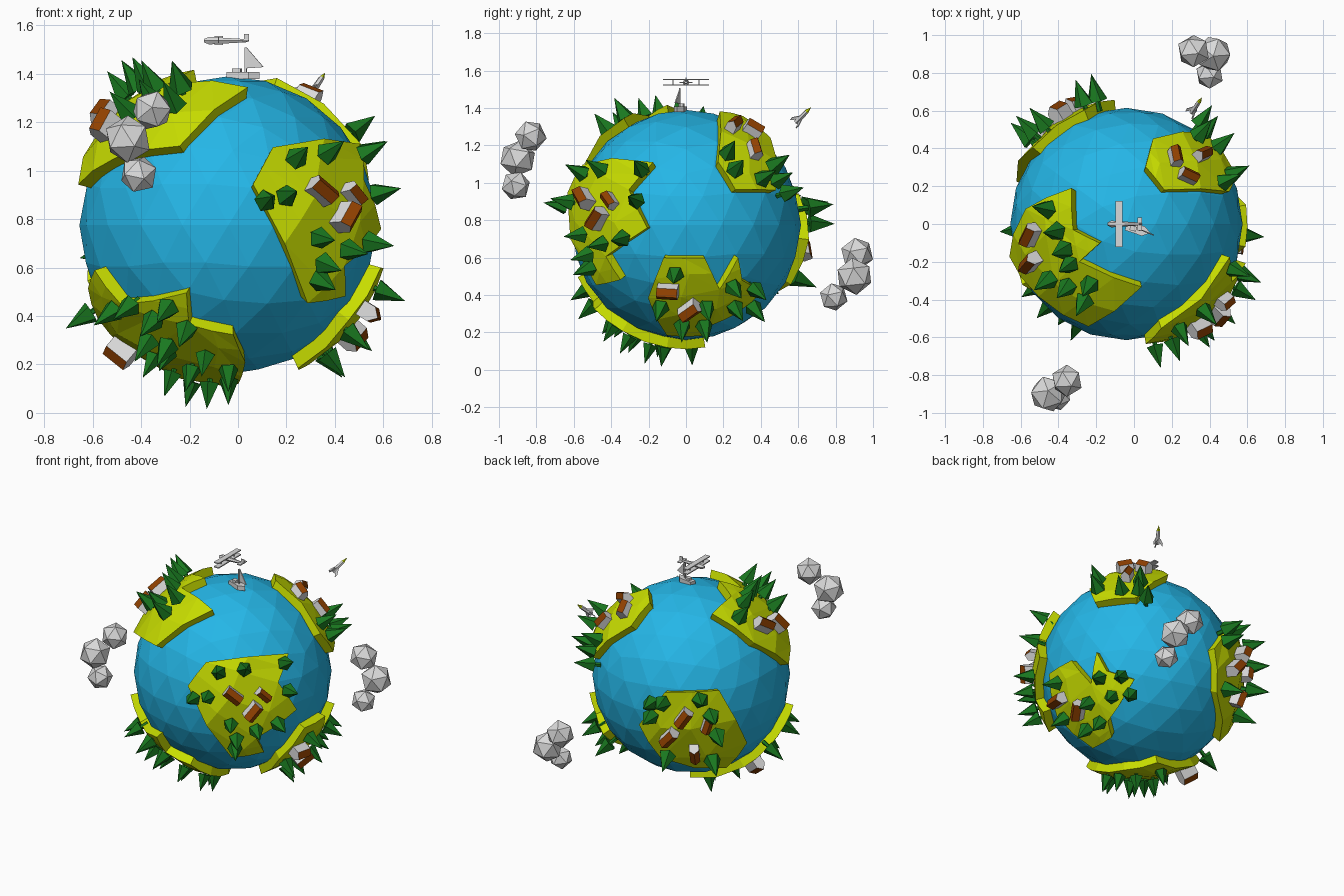
import bpy, bmesh, math, random
from mathutils import Matrix, Vector

random.seed(4)
cube = bpy.data.objects.get("Cube")
if cube:
    bpy.data.objects.remove(cube, do_unlink=True)

CENTER = Vector((-0.04, 0, 0.775))
WATER_R, INNER_R, LAND_R = 0.615, 0.59, 0.665


def material(name, *rgb):
    m = bpy.data.materials.new(name)
    m.use_nodes = True
    m.diffuse_color = (*rgb, 1)
    m.node_tree.nodes["Principled BSDF"].inputs["Base Color"].default_value = (*rgb, 1)
    return m


water = material("water_blue", 0.018, 0.47, 0.8)
grass = material("grass_lime", 0.58, 0.73, 0)
leaf = material("tree_green", 0.01, 0.19, 0.014)
white = material("pale_grey", 0.7, 0.7, 0.7)
brown = material("roof_brown", 0.28, 0.052, 0)


def to_mesh(name, bm, *mats):
    bmesh.ops.recalc_face_normals(bm, faces=bm.faces[:])
    mesh = bpy.data.meshes.new(name)
    bm.to_mesh(mesh)
    bm.free()
    for m in mats:
        mesh.materials.append(m)
    return mesh


def place(name, mesh, matrix=Matrix()):
    ob = bpy.data.objects.new(name, mesh)
    ob.matrix_world = matrix
    bpy.context.collection.objects.link(ob)
    return ob


def cone(bm, sides, r1, r2, depth, matrix):
    bmesh.ops.create_cone(bm, cap_ends=True, segments=sides, radius1=r1,
                          radius2=r2, depth=depth, matrix=matrix)


def box(bm, size, loc):
    bmesh.ops.create_cube(bm, size=1, matrix=Matrix.Translation(loc) @ Matrix.Diagonal((*size, 1)))


def prism(bm, points, offset):
    """Extrude a flat outline along an offset."""
    face = bm.faces.new([bm.verts.new(p) for p in points])
    res = bmesh.ops.extrude_face_region(bm, geom=[face], use_keep_orig=True)
    verts = [g for g in res["geom"] if isinstance(g, bmesh.types.BMVert)]
    bmesh.ops.translate(bm, verts=verts, vec=offset)


# Globe
bm = bmesh.new()
bmesh.ops.create_icosphere(bm, subdivisions=3, radius=WATER_R)
place("ocean_globe", to_mesh("ocean_globe", bm, water), Matrix.Translation(CENTER))


# Raised land slabs, outlined by corner points around the globe
def land(name, corners):
    dirs = [(Vector(c) - CENTER).normalized() for c in corners]
    mid = sum(dirs, Vector()).normalized()
    bm = bmesh.new()
    bm.faces.new([bm.verts.new(d / d.dot(mid)) for d in dirs]).normal_update()
    bmesh.ops.triangulate(bm, faces=bm.faces[:])
    bmesh.ops.subdivide_edges(bm, edges=bm.edges[:], cuts=1, use_grid_fill=True)
    for v in bm.verts:
        v.co = v.co.normalized() * INNER_R
    res = bmesh.ops.extrude_face_region(bm, geom=bm.faces[:], use_keep_orig=True)
    for v in res["geom"]:
        if isinstance(v, bmesh.types.BMVert):
            v.co = v.co.normalized() * LAND_R
    place(name, to_mesh(name, bm, grass), Matrix.Translation(CENTER))


land("front_land", [(.06, -.62, .94), (.14, -.54, 1.09), (.49, -.17, 1.1), (.51, -.3, .96),
                    (.57, -.2, .76), (.43, -.42, .61), (.43, -.34, .49), (.28, -.47, .46)])
land("side_land", [(.59, -.12, .6), (.59, .1, .6), (.5, .18, .43), (.54, .28, .6),
                   (.49, .31, .47), (.35, .42, .41), (.35, .26, .28), (.33, .14, .24),
                   (.24, .08, .2), (.24, -.1, .2), (.45, -.2, .39)])
land("upper_back_land", [(.16, .18, 1.38), (.06, .3, 1.35), (.1, .45, 1.24), (.38, .48, .96),
                         (.53, .26, .96), (.5, .17, 1.11)])
land("upper_left_land", [(-.33, .19, 1.34), (-.32, -.03, 1.37), (-.18, -.1, 1.41),
                         (-.29, -.2, 1.36), (.04, -.33, 1.34), (-.24, -.54, 1.1),
                         (-.5, -.38, 1.05), (-.65, -.17, .94), (-.57, .08, 1.16)])
land("back_land", [(-.26, .6, .94), (-.53, .4, .95), (-.61, .22, .55), (-.48, .25, .35),
                   (-.2, .56, .46), (-.1, .63, .7)])
land("bottom_land", [(-.59, -.32, .59), (-.48, -.37, .45), (-.21, -.57, .5), (-.2, -.49, .37),
                     (-.02, -.48, .33), (.03, -.34, .21), (0, -.1, .13), (-.1, .1, .14),
                     (-.45, .03, .28), (-.56, -.05, .4), (-.63, -.2, .51)])

# Axes read as first, second, depth, and the sign of the depth
SIDES = {"front": (0, 2, 1, -1), "back": (0, 2, 1, 1), "right": (1, 2, 0, 1),
         "top": (0, 1, 2, 1), "bottom": (0, 1, 2, -1)}


def stand(side, a, b, angle, scale=1, reach=0.7):
    """Matrix for something standing on the land."""
    i, j, k, sign = SIDES[side]
    d = Vector()
    d[i], d[j] = a - CENTER[i], b - CENTER[j]
    d[k] = sign * math.sqrt(max(0, reach ** 2 - d[i] ** 2 - d[j] ** 2))
    d.normalize()
    return (Matrix.Translation(CENTER + d * 0.63) @ d.to_track_quat('Z', 'Y').to_matrix().to_4x4()
            @ Matrix.Rotation(angle, 4, 'Z') @ Matrix.Scale(scale, 4))


# Trees: a five-sided cone on a short stem
bm = bmesh.new()
cone(bm, 5, 0.015, 0.012, 0.06, Matrix.Translation((0, 0, 0.02)))
cone(bm, 5, 0.05, 0, 0.128, Matrix.Translation((0, 0, 0.106)))
tree = to_mesh("tree", bm, leaf)

GROVES = [
    ("front", 1, [(.12, .88), (.21, .9), (.25, 1.06), (.38, 1.08), (.54, 1.08), (.59, .91),
                  (.35, .72), (.56, .7), (.37, .61), (.47, .67), (.35, .54)]),
    ("right", 1, [(-.06, .5), (-.02, .22), (.26, .43), (.38, .42), (.27, .32), (.11, .32),
                  (.1, .22), (-.14, .32), (.37, .32)]),
    ("front", 1, [(-.3, .42), (-.36, .37), (-.53, .41), (-.46, .43), (-.63, .4),
                  (-.38, .28), (-.3, .26), (-.22, .33)]),
    ("bottom", .87, [(-.3, -.35), (-.2, -.28), (-.12, -.12), (-.04, -.32), (-.28, -.14),
                     (-.2, .03), (-.04, -.2), (-.36, -.25), (-.14, -.4)]),
    ("top", 1.1, [(-.42, -.04), (-.38, -.14), (-.46, -.3), (-.35, -.22), (-.24, -.33),
                  (-.27, -.42), (-.47, .08), (-.36, -.34)]),
    ("right", 1.05, [(.23, 1.17), (.48, 1.1), (.5, 1.02), (.55, .95), (.42, 1.03), (.27, 1.08)]),
    ("back", 1.15, [(-.27, .88), (-.2, .78), (-.2, .87), (-.48, .91), (-.54, .8),
                    (-.56, .66), (-.5, .46), (-.27, .49)]),
]
for side, scale, spots in GROVES:
    for a, b in spots:
        place("tree", tree, stand(side, a, b, random.uniform(0, 6), scale * random.uniform(.95, 1)))

# Houses: gabled block with brown roof slopes
W, L, EAVE, RIDGE = 0.034, 0.112, 0.08, 0.112
bm = bmesh.new()
prism(bm, [(-W, -L / 2, -.02), (W, -L / 2, -.02), (W, -L / 2, EAVE), (0, -L / 2, RIDGE),
           (-W, -L / 2, EAVE)], (0, L, 0))
bmesh.ops.recalc_face_normals(bm, faces=bm.faces[:])
for f in bm.faces:
    f.material_index = int(f.normal.z > 0.2)
house = to_mesh("house", bm, white, brown)

HOUSES = [("front", .355, .92, .9, 1), ("front", .46, .81, -.7, 1), ("front", .5, .91, .8, .8),
          ("right", -.1, .41, 1.5, 1), ("right", .02, .31, -.8, 1), ("bottom", -.49, -.06, .4, 1),
          ("top", -.56, -.06, .8, 1), ("top", -.56, -.21, .3, 1), ("top", .23, .37, .7, .85),
          ("top", .375, .38, -.2, .85), ("top", .3, .265, -1, .85), ("back", -.4, .79, -.6, 1),
          ("back", -.31, .645, -.7, 1), ("back", -.52, .73, -.3, .8), ("back", -.43, .515, .1, .9)]
for side, a, b, angle, scale in HOUSES:
    place("house", house, stand(side, a, b, angle, scale))

# Clouds
CLOUDS = {"front_cloud": [(-.455, -.9, 1.13, .1), (-.355, -.83, 1.25, .086), (-.41, -.91, .985, .08)],
          "back_cloud": [(.315, .915, .62, .09), (.42, .9, .5, .1), (.4, .79, .39, .077)]}
for name, puffs in CLOUDS.items():
    bm = bmesh.new()
    for x, y, z, r in puffs:
        spin = Matrix.Rotation(random.uniform(0, 3), 4, 'X')
        bmesh.ops.create_icosphere(bm, subdivisions=1, radius=r,
                                   matrix=Matrix.Translation((x, y, z)) @ spin)
    place(name, to_mesh(name, bm, white))

# Sailing boat
bm = bmesh.new()
hull = [(-.065, -.02), (.03, -.027), (.07, 0), (.03, .027), (-.065, .02)]
prism(bm, [(x, y, 0) for x, y in hull], (0, 0, .03))
box(bm, (.035, .025, .02), (-.025, 0, .035))
box(bm, (.008, .008, .12), (.012, 0, .07))
prism(bm, [(.016, 0, .045), (.09, -.01, .05), (.016, 0, .13)], (0, .006, 0))
place("sailing_boat", to_mesh("sailing_boat", bm, white),
      Matrix.Translation((.02, -.03, 1.378)) @ Matrix.Rotation(-.25, 4, 'Z'))

# Biplane, nose toward -x
bm = bmesh.new()
along = Matrix.Rotation(-math.pi / 2, 4, 'Y')
cone(bm, 6, .007, .018, .16, Matrix.Translation((.04, 0, 0)) @ along)
cone(bm, 6, .018, .008, .02, Matrix.Translation((-.05, 0, 0)) @ along)
for z in (-.014, .016):
    box(bm, (.036, .245, .007), (0, 0, z))
for y in (-.07, .07):
    box(bm, (.005, .005, .03), (0, y, .001))
box(bm, (.025, .07, .006), (.11, 0, 0))
box(bm, (.022, .006, .03), (.115, 0, .012))
place("biplane", to_mesh("biplane", bm, white), Matrix.Translation((-.08, 0, 1.537)))

# Rocket
tail, nose = Vector((.3, .58, 1.315)), Vector((.36, .67, 1.405))
aim = Matrix.Translation(tail) @ (nose - tail).to_track_quat('Z', 'Y').to_matrix().to_4x4()
bm = bmesh.new()
cone(bm, 6, .015, .012, .09, Matrix.Translation((0, 0, .06)))
for i in range(3):
    turn = Matrix.Rotation(i * math.tau / 3, 4, 'Z')
    prism(bm, [turn @ Vector(p) for p in ((.01, 0, .06), (.035, 0, .02), (.033, 0, 0), (.01, 0, .03))],
          turn @ Vector((0, .005, 0)))
place("rocket_body", to_mesh("rocket_body", bm, white), aim)
bm = bmesh.new()
cone(bm, 6, .012, 0, .035, Matrix.Translation((0, 0, .1225)))
place("rocket_nose", to_mesh("rocket_nose", bm, grass), aim)
